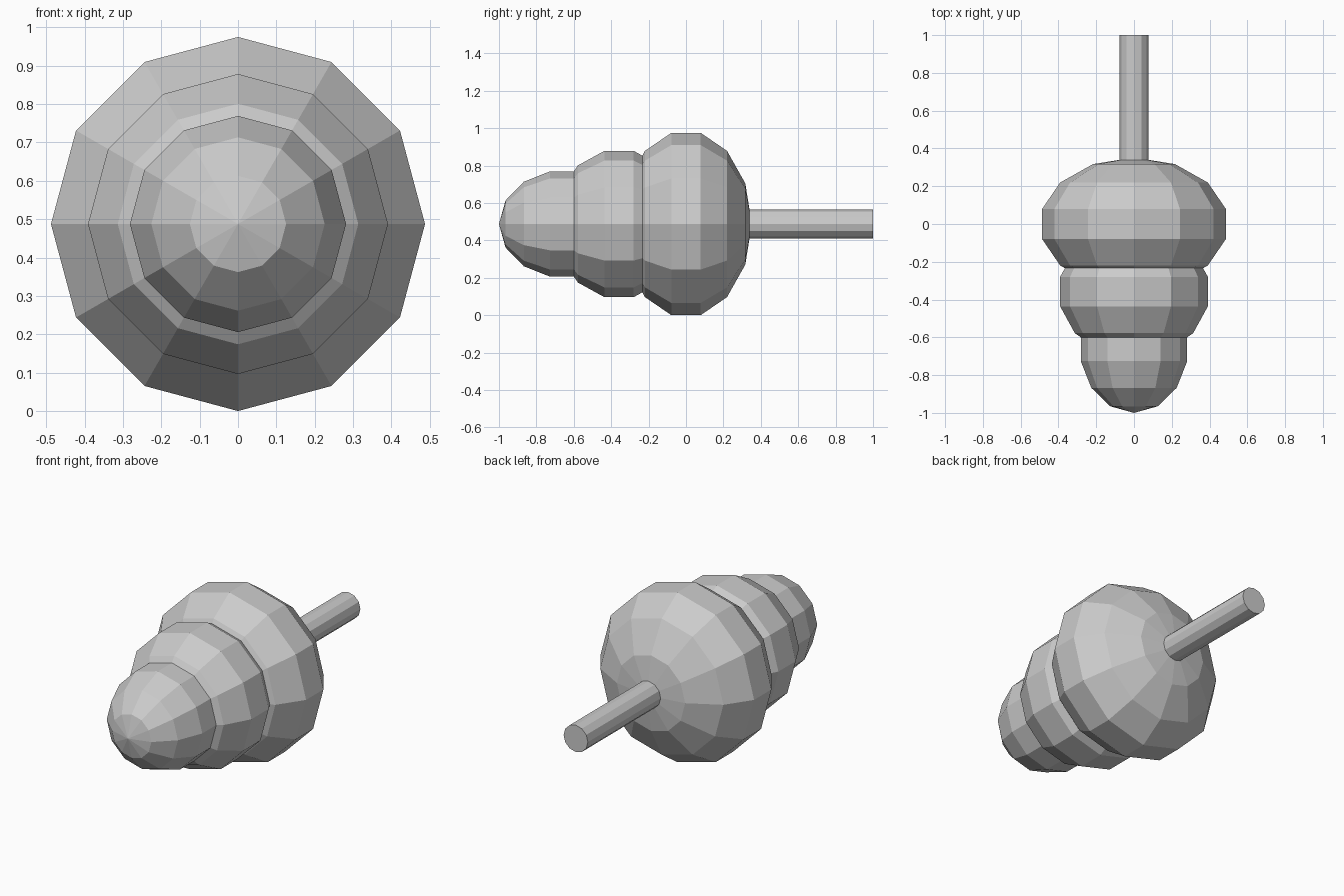
import bpy
import math

cube = bpy.data.objects.get("Cube")
if cube:
    bpy.data.objects.remove(cube, do_unlink=True)

AXIS_Z = 0.4875
SIDES = 12
ALONG_Y = (math.pi / 2, 0, 0)

# One plain grey for every part
grey = bpy.data.materials.new("plain_grey")
grey.use_nodes = True
grey.diffuse_color = (0.6, 0.6, 0.6, 1)
grey.node_tree.nodes["Principled BSDF"].inputs["Base Color"].default_value = (0.6, 0.6, 0.6, 1)


def finish(name):
    obj = bpy.context.object
    obj.name = name
    obj.data.name = name
    obj.data.materials.append(grey)
    bpy.ops.object.shade_flat()
    return obj


def bulb(name, y, radius, half_length):
    """Faceted ball with its poles along y."""
    bpy.ops.mesh.primitive_uv_sphere_add(
        segments=SIDES, ring_count=7, radius=1,
        location=(0, y, AXIS_Z), rotation=ALONG_Y)
    obj = finish(name)
    obj.scale = (radius, radius, half_length)
    return obj


# Three overlapping bulbs, shrinking towards the front
bulb("rear_bulb", 0, 0.5, 0.352)
bulb("middle_bulb", -0.358, 0.401, 0.352)
bulb("front_bulb", -0.648, 0.289, 0.352)

# Straight rod out of the back
rod_start, rod_end = 0.25, 1.0
bpy.ops.mesh.primitive_cylinder_add(
    vertices=SIDES, radius=0.077, depth=rod_end - rod_start,
    location=(0, (rod_start + rod_end) / 2, AXIS_Z), rotation=ALONG_Y)
finish("rear_rod")
